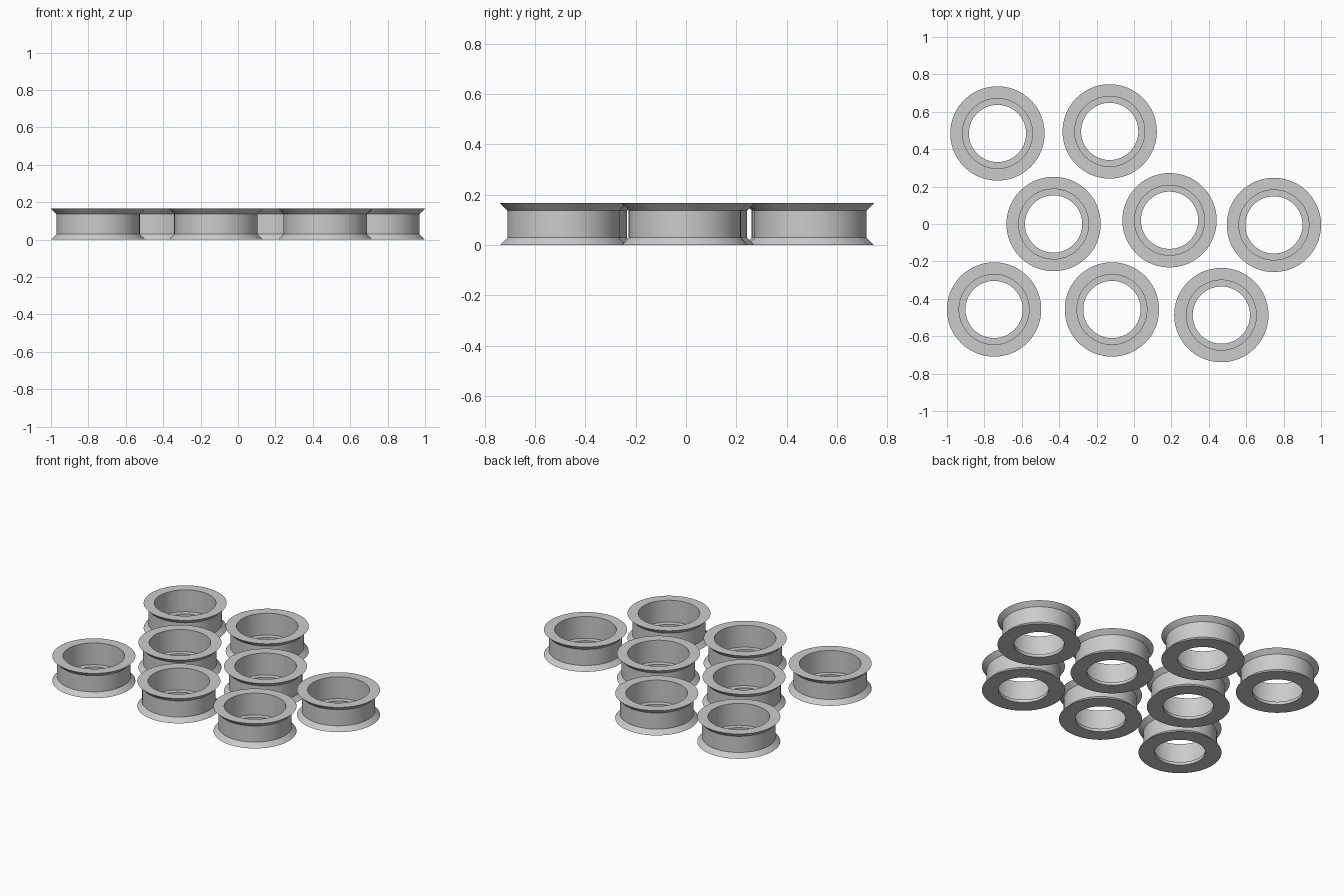
import bpy, bmesh, math

if "Cube" in bpy.data.objects:
    bpy.data.objects.remove(bpy.data.objects["Cube"])

grey = bpy.data.materials.new("light grey")
grey.diffuse_color = (0.6, 0.6, 0.6, 1)
grey.use_nodes = True
grey.node_tree.nodes["Principled BSDF"].inputs["Base Color"].default_value = grey.diffuse_color

# Closed cross-section (radius, z): flared flanges, straight body, inner ledge
PROFILE = [(0.153, 0), (0.252, 0), (0.223, 0.029), (0.223, 0.137),
           (0.252, 0.166), (0.187, 0.166), (0.187, 0.02), (0.153, 0.02)]
CENTRES = [(-0.73, 0.484), (-0.13, 0.495), (-0.43, 0.0), (0.19, 0.02),
           (0.748, -0.005), (-0.748, -0.457), (-0.118, -0.457), (0.467, -0.487)]
SIDES = 96


def ring_mesh():
    """Revolve the profile around z."""
    bm = bmesh.new()
    loops = []
    for i in range(SIDES):
        a = 2 * math.pi * i / SIDES
        loops.append([bm.verts.new((r * math.cos(a), r * math.sin(a), z))
                      for r, z in PROFILE])
    n = len(PROFILE)
    for i in range(SIDES):
        p, q = loops[i], loops[(i + 1) % SIDES]
        for j in range(n):
            k = (j + 1) % n
            bm.faces.new((p[j], q[j], q[k], p[k]))
    bmesh.ops.recalc_face_normals(bm, faces=bm.faces)
    # Smooth around the ring, sharp at the profile corners
    for f in bm.faces:
        f.smooth = True
    for e in bm.edges:
        e.smooth = e.calc_face_angle(0) < math.radians(30)
    me = bpy.data.meshes.new("flanged_ring")
    bm.to_mesh(me)
    bm.free()
    me.materials.append(grey)
    return me


# Eight loose flanged rings
mesh = ring_mesh()
for i, (x, y) in enumerate(CENTRES, 1):
    ob = bpy.data.objects.new(f"flanged_ring_{i}", mesh)
    ob.location = (x, y, 0)
    bpy.context.collection.objects.link(ob)
